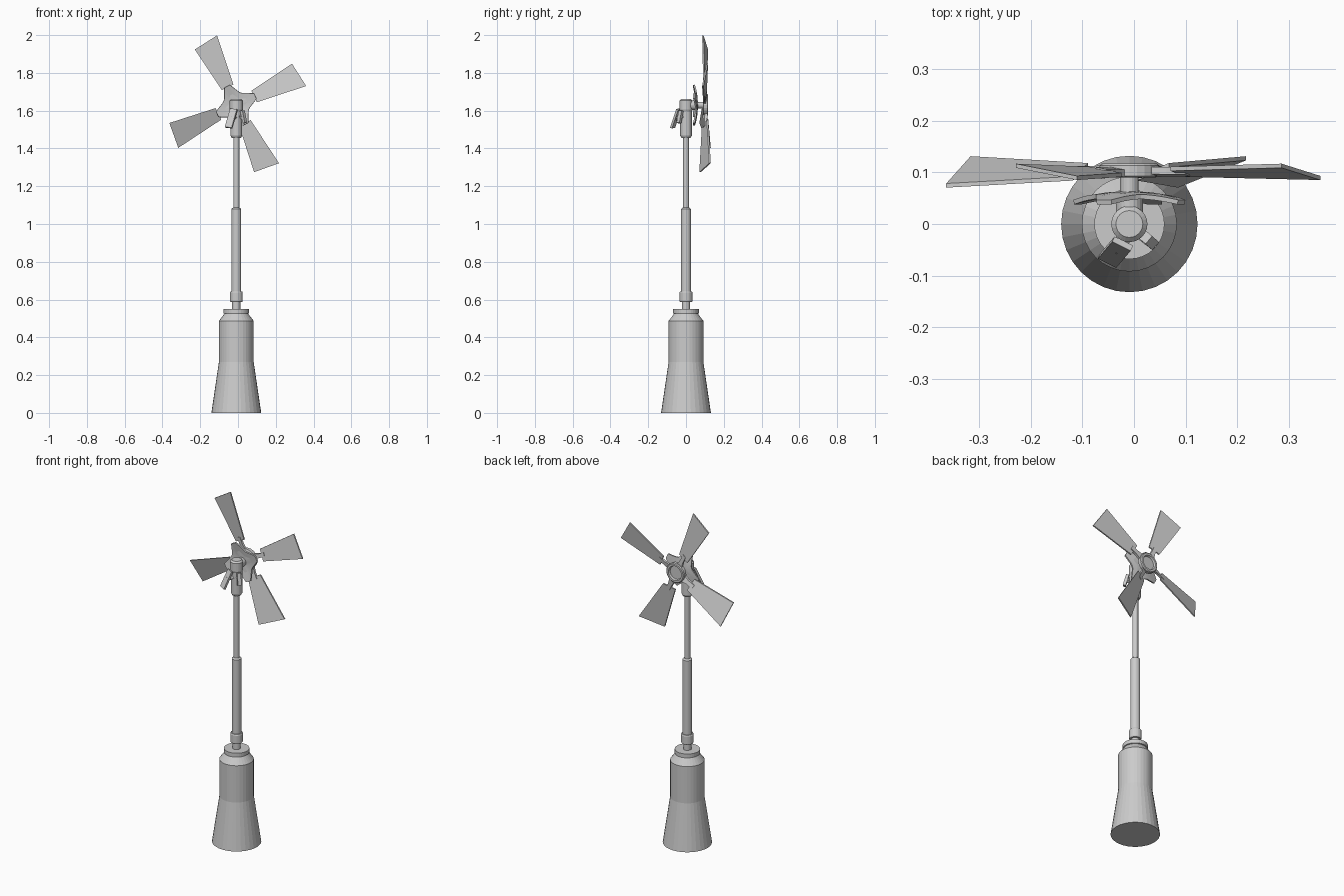
import bpy, bmesh, math
from mathutils import Vector, Matrix

if "Cube" in bpy.data.objects:
    bpy.data.objects.remove(bpy.data.objects["Cube"])

CX = -0.009          # tower axis
HZ = 1.629           # rotor axis height
SPIN = math.radians(25.9)


def make(name, verts, faces):
    me = bpy.data.meshes.new(name)
    bm = bmesh.new()
    vs = [bm.verts.new(v) for v in verts]
    for f in faces:
        bm.faces.new([vs[i] for i in f])
    bmesh.ops.recalc_face_normals(bm, faces=bm.faces)
    bm.to_mesh(me)
    bm.free()
    ob = bpy.data.objects.new(name, me)
    bpy.context.collection.objects.link(ob)
    return ob


def lathe(name, profile, n=32, axis='Z'):
    """Closed solid of revolution from (radius, height) points."""
    verts, faces = [], []
    for r, h in profile:
        for i in range(n):
            a = 2 * math.pi * i / n
            c, s = r * math.cos(a), r * math.sin(a)
            verts.append((CX + c, s, h) if axis == 'Z' else (CX + c, h, HZ + s))
    for k in range(len(profile) - 1):
        for i in range(n):
            j = (i + 1) % n
            faces.append((k*n + i, k*n + j, k*n + n + j, k*n + n + i))
    faces.append(list(range(n)))
    faces.append([(len(profile) - 1) * n + i for i in range(n)])
    return make(name, verts, faces)


def rotor(u, v, y, ang):
    """Point at u along a spoke, v across it, depth y."""
    return (CX + u * math.cos(ang) - v * math.sin(ang), y,
            HZ + u * math.sin(ang) + v * math.cos(ang))


def spoke_plate(name, outline, pitch, yc, thick, ang):
    n = len(outline)
    verts = [rotor(u, v, yc + pitch * v + d, ang)
             for d in (-thick / 2, thick / 2) for u, v in outline]
    faces = [list(range(n)), list(range(n, 2 * n))]
    faces += [(i, (i + 1) % n, n + (i + 1) % n, n + i) for i in range(n)]
    return make(name, verts, faces)


def bar(name, top, bottom, width, thick):
    """Box between two points, its thin side facing away from the tower."""
    a, b = Vector(top), Vector(bottom)
    d = (b - a).normalized()
    out = Vector(((a.x + b.x) / 2 - CX, (a.y + b.y) / 2, 0))
    side = d.cross(out).normalized() * width / 2
    nrm = d.cross(side).normalized() * thick / 2
    verts = [p + s * side + t * nrm for p in (a, b)
             for s, t in ((-1, -1), (1, -1), (1, 1), (-1, 1))]
    faces = [(0, 1, 2, 3), (4, 5, 6, 7)] + [(i, (i+1) % 4, 4 + (i+1) % 4, 4 + i) for i in range(4)]
    return make(name, verts, faces)


# Tower
lathe("base", [(.132, 0), (.092, .27), (.092, .487), (.063, .525), (.068, .527), (.068, .55)])
lathe("neck", [(.022, .54), (.022, .60)], 24)
lathe("collar", [(.031, .587), (.034, .592), (.034, .637), (.031, .643)], 24)
lathe("lower_pole", [(.026, .63), (.026, 1.08), (.017, 1.087)], 24)
lathe("upper_pole", [(.016, 1.07), (.016, 1.47)], 24)
lathe("head", [(.024, 1.455), (.031, 1.468), (.031, 1.595), (.035, 1.605), (.035, 1.653), (.026, 1.662)], 24)

# Rotor axle and hub
lathe("axle_boss", [(.026, .015), (.026, .05)], 20, 'Y')
lathe("axle", [(.018, .04), (.018, .105)], 20, 'Y')
lathe("hub_ring", [(.05, .09), (.058, .093), (.058, .113), (.053, .117), (.042, .117), (.038, .106)], 24, 'Y')

# Four-pointed dished plate with concave sides
outer = []
for q in range(4):
    a0 = SPIN + q * math.pi / 2
    half = math.atan2(.016, .112)
    for k in range(9):
        t = k / 8
        r = .113 - .043 * math.sin(math.pi * t) ** .8
        outer.append((r, a0 + half + t * (math.pi / 2 - 2 * half)))
n = len(outer)
verts = [(CX, .059, HZ)]
for f in (.55, 1):
    for r, a in outer:
        verts.append((CX + f*r*math.cos(a), .059 - 1.3 * (f*r) ** 2, HZ + f*r*math.sin(a)))
faces = []
for i in range(n):
    j = (i + 1) % n
    faces += [(0, 1 + i, 1 + j), (1 + i, 1 + n + i, 1 + n + j, 1 + j)]
plate = make("star_plate", verts, faces)
mod = plate.modifiers.new("thickness", 'SOLIDIFY')
mod.thickness = .009
mod.offset = 0

# Blades with slanted tips; the two lower ones are pitched more and slant the other way
for i in range(4):
    ang = SPIN + i * math.pi / 2
    up = i < 2
    ta, tb = (.377, .361) if up else (.36, .375)
    pitch = .17 if up else .38
    spoke_plate(f"blade_{i+1}", [(.105, -.034), (ta, -.070), (tb, .069), (.105, .034)], pitch, .101, .008, ang)
    spoke_plate(f"blade_arm_{i+1}", [(.045, -.018), (.085, -.011), (.125, -.011), (.125, .011), (.085, .011), (.045, .018)],
                pitch, .101, .014, ang)

# Control levers on the front of the head
bar("lever_paddle", (-.022, -.038, 1.608), (-.05, -.071, 1.51), .04, .012)
bar("lever_bracket", (-.012, -.015, 1.565), (-.036, -.055, 1.56), .018, .02)
bar("side_hook", (.023, -.026, 1.60), (.036, -.038, 1.535), .02, .016)
bar("side_hook_bracket", (.0, -.01, 1.57), (.03, -.034, 1.565), .014, .016)
